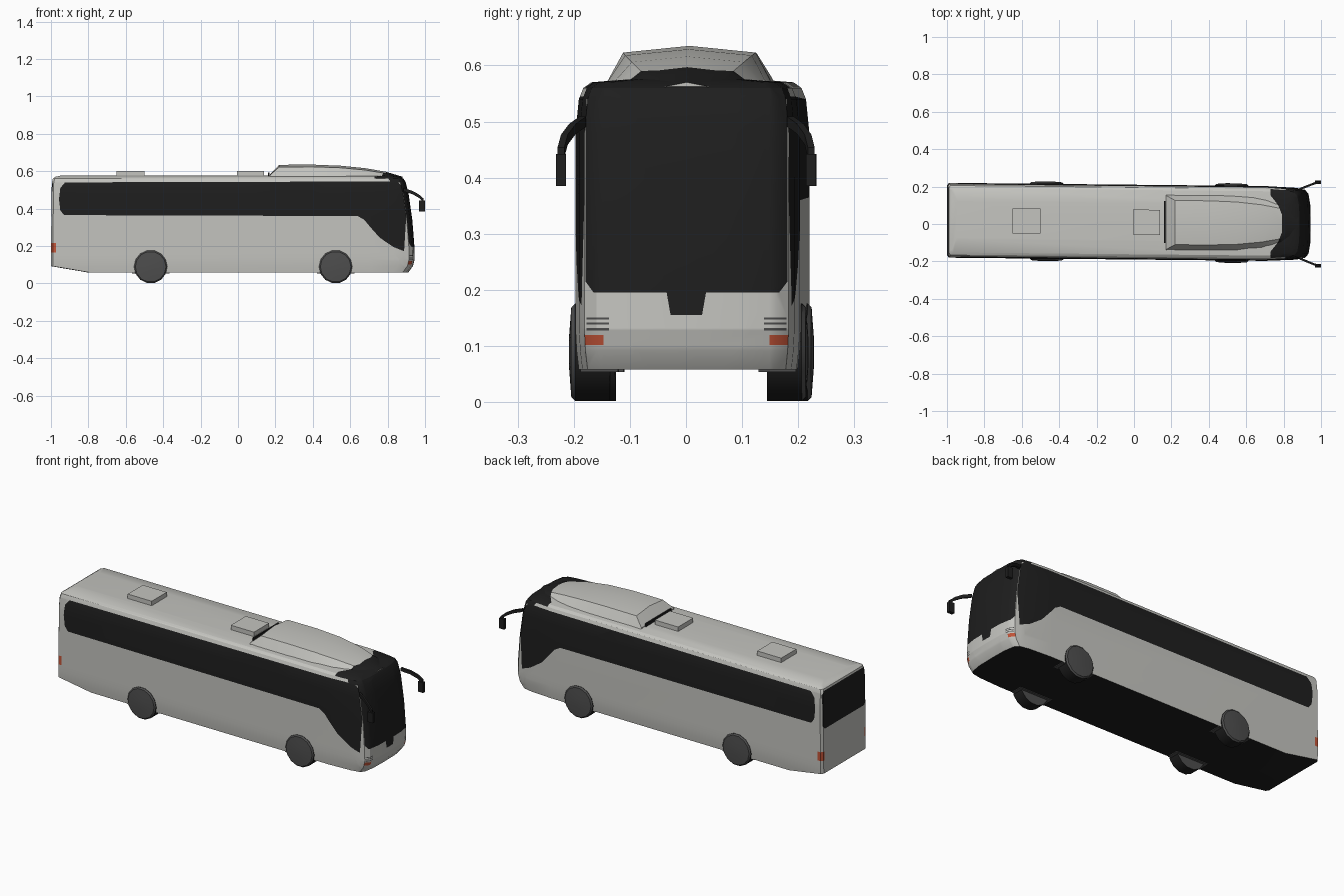
import bpy, bmesh, math
from mathutils import Vector

if "Cube" in bpy.data.objects:
    bpy.data.objects.remove(bpy.data.objects["Cube"])

def material(name, rgb):
    m = bpy.data.materials.new(name)
    m.diffuse_color = (*rgb, 1)
    m.use_nodes = True
    m.node_tree.nodes["Principled BSDF"].inputs["Base Color"].default_value = m.diffuse_color
    return m

MATS = [material("body_grey", (0.55, 0.55, 0.52)),
        material("glass_black", (0.013, 0.013, 0.013)),
        material("wheel_grey", (0.075, 0.075, 0.075)),
        material("lamp_red", (0.55, 0.09, 0.04))]
GREY, BLACK, DARK, RED = range(4)

def inside(p, poly):
    hit = False
    for a, b in zip(poly, poly[1:] + poly[:1]):
        if (a[1] > p[1]) != (b[1] > p[1]):
            if p[0] < (b[0] - a[0]) * (p[1] - a[1]) / (b[1] - a[1]) + a[0]:
                hit = not hit
    return hit

def paint(bm, poly, i, j, facing, mat):
    """Cut the faces along the outline and colour what lies inside it."""
    for a, b in zip(poly, poly[1:] + poly[:1]):
        bm.normal_update()
        faces = [f for f in bm.faces if facing(f.normal)]
        edges = {e for f in faces for e in f.edges}
        verts = {v for f in faces for v in f.verts}
        co, no = Vector((0, 0, 0)), Vector((0, 0, 0))
        co[i], co[j] = a
        no[i], no[j] = b[1] - a[1], a[0] - b[0]
        bmesh.ops.bisect_plane(bm, geom=faces + list(edges) + list(verts), dist=1e-5,
                               plane_co=co, plane_no=no.normalized())
    bm.normal_update()
    for f in bm.faces:
        c = f.calc_center_median()
        if facing(f.normal) and inside((c[i], c[j]), poly):
            f.material_index = mat

def loft(name, rings, mat=GREY, colour=None, smooth=True):
    bm = bmesh.new()
    loops = [[bm.verts.new(p) for p in r] for r in rings]
    n = len(loops[0])
    for a, b in zip(loops, loops[1:]):
        for k in range(n):
            bm.faces.new((a[k], a[(k + 1) % n], b[(k + 1) % n], b[k]))
    bm.faces.new(loops[0])
    bm.faces.new(loops[-1])
    bmesh.ops.recalc_face_normals(bm, faces=bm.faces[:])
    for f in bm.faces:
        f.material_index = mat
    if colour:
        colour(bm)
    for v in bm.verts:            # the whole vehicle stands very slightly askew
        v.co.y += 0.01 * (1 - v.co.x)
    me = bpy.data.meshes.new(name)
    bm.to_mesh(me)
    bm.free()
    for m in MATS:
        me.materials.append(m)
    ob = bpy.data.objects.new(name, me)
    bpy.context.collection.objects.link(ob)
    if smooth:
        bpy.ops.object.select_all(action='DESELECT')
        ob.select_set(True)
        bpy.context.view_layer.objects.active = ob
        bpy.ops.object.shade_smooth_by_angle(angle=math.radians(30))
    return ob

def box(name, x0, x1, y0, y1, z0, z1, mat):
    return loft(name, [[(x0, y0, z), (x1, y0, z), (x1, y1, z), (x0, y1, z)] for z in (z0, z1)],
                mat, smooth=False)

# Body: plan outlines stacked by height (z, rear x, front x, half width)
LEVELS = [(0.058, -0.80, 0.910, 0.194), (0.092, -1.0, 0.935, 0.198), (0.13, -1.0, 0.945, 0.2),
          (0.20, -1.0, 0.943, 0.2), (0.34, -0.998, 0.932, 0.2), (0.48, -0.997, 0.912, 0.2),
          (0.54, -0.995, 0.897, 0.194), (0.56, -0.99, 0.885, 0.186),
          (0.57, -0.975, 0.865, 0.172), (0.576, -0.95, 0.83, 0.10)]

def outline(z, xr, xf, w):
    half = [(xr, w * .93), (xr + .01, w), (0.7, w), (xf - .08, w * .96), (xf - .03, w * .91),
            (xf - .012, w * .8), (xf - .002, w * .5), (xf, 0)]
    return [(x, y, z) for x, y in half] + [(x, -y, z) for x, y in reversed(half[:-1])]

SIDE_GLASS = [(-.93, .365), (-.95, .39), (-.957, .45), (-.95, .51), (-.925, .54), (.85, .545),
              (.885, .51), (.9, .37), (.888, .172), (.83, .195), (.757, .245), (.704, .305),
              (.675, .34), (.64, .36)]
WINDSCREEN = [(-.165, .195), (-.035, .195), (-.028, .155), (.028, .155), (.035, .195),
              (.165, .195), (.18, .215), (.18, .6), (-.18, .6), (-.18, .215)]
REAR_GLASS = [(-.175, .34), (.175, .34), (.19, .36), (.19, .53), (.175, .55), (-.175, .55),
              (-.19, .53), (-.19, .36)]
ROOF_BLACK = [(.79, -.05), (.79, .05), (.77, .1), (.73, .15), (.73, .25), (1, .25), (1, -.25),
              (.73, -.25), (.73, -.15), (.77, -.1)]

def rect(a0, a1, b0, b1):
    return [(a0, b0), (a1, b0), (a1, b1), (a0, b1)]

def side(n): return abs(n.y) > 0.75
def front(n): return n.x > 0.4
def back(n): return n.x < -0.4
def up(n): return n.z > 0.4

def paint_body(bm):
    for f in bm.faces:
        if f.normal.z < -0.8:
            f.material_index = BLACK
    paint(bm, SIDE_GLASS, 0, 2, side, BLACK)
    paint(bm, WINDSCREEN, 1, 2, front, BLACK)
    paint(bm, REAR_GLASS, 1, 2, back, BLACK)
    paint(bm, ROOF_BLACK, 0, 1, up, BLACK)
    paint(bm, rect(-1.01, -.972, .165, .215), 0, 2, side, RED)
    for s in (-1, 1):
        lo, hi = sorted((s * .148, s * .182))
        paint(bm, rect(lo, hi, .102, .12), 1, 2, front, RED)
        lo, hi = sorted((s * .178, s * .205))
        paint(bm, rect(lo, hi, .165, .215), 1, 2, back, RED)
        lo, hi = sorted((s * .138, s * .178))
        for z in (.128, .138, .147):
            paint(bm, rect(lo, hi, z, z + .004), 1, 2, front, DARK)

loft("body", [outline(*l) for l in LEVELS], colour=paint_body)

# Roof pod: (x, base half width, shoulder half width, shoulder z, crown z)
POD = [(.17, .155, .145, .578, .581), (.22, .158, .118, .622, .634), (.4, .158, .118, .623, .635),
       (.55, .158, .113, .618, .629), (.68, .15, .1, .606, .616), (.79, .13, .08, .588, .597),
       (.88, .1, .05, .56, .57)]
loft("roof_pod", [[(x, -b, .55), (x, -t, zs), (x, 0, zc), (x, t, zs), (x, b, .55)]
                  for x, b, t, zs, zc in POD],
     colour=lambda bm: paint(bm, ROOF_BLACK, 0, 1, lambda n: n.z > 0.1, BLACK))
box("pod_vent", .161, .169, -.11, .115, .574, .592, BLACK)

# Roof hatches
for x0, x1 in ((-.65, -.5), (-.005, .14)):
    box("roof_hatch", x0, x1, -.067, .067, .57, .601, GREY)

# Wheels and wheel wells
def wheel_colour(bm):
    for f in bm.faces:
        f.material_index = DARK if abs(f.normal.y) > 0.7 else BLACK

for wx in (-.467, .522):
    for s in (-1, 1):
        rings = [[(wx + r * math.cos(k * math.tau / 14), s * y, .089 + r * math.sin(k * math.tau / 14))
                  for k in range(14)]
                 for y, r in ((.14, .0891), (.202, .0891), (.209, .082), (.213, .03))]
        loft("wheel", rings, colour=wheel_colour)
        lo, hi = sorted((s * .125, s * .192))
        box("wheel_well", wx - .1, wx + .1, lo, hi, .054, .06, DARK)

# Wing mirrors: bent arm with hanging housing
ARM = [(.885, .185, .50), (.93, .203, .487), (.965, .217, .468), (.992, .223, .445)]
for s in (-1, 1):
    loft("mirror_arm", [[(x, s * (y + dy), z + dz) for dy, dz in
                         ((-.006, -.009), (.006, -.009), (.006, .009), (-.006, .009))]
                        for x, y, z in ARM], BLACK, smooth=False)
    lo, hi = sorted((s * .214, s * .232))
    box("mirror_housing", .968, 1.0, lo, hi, .385, .442, BLACK)
